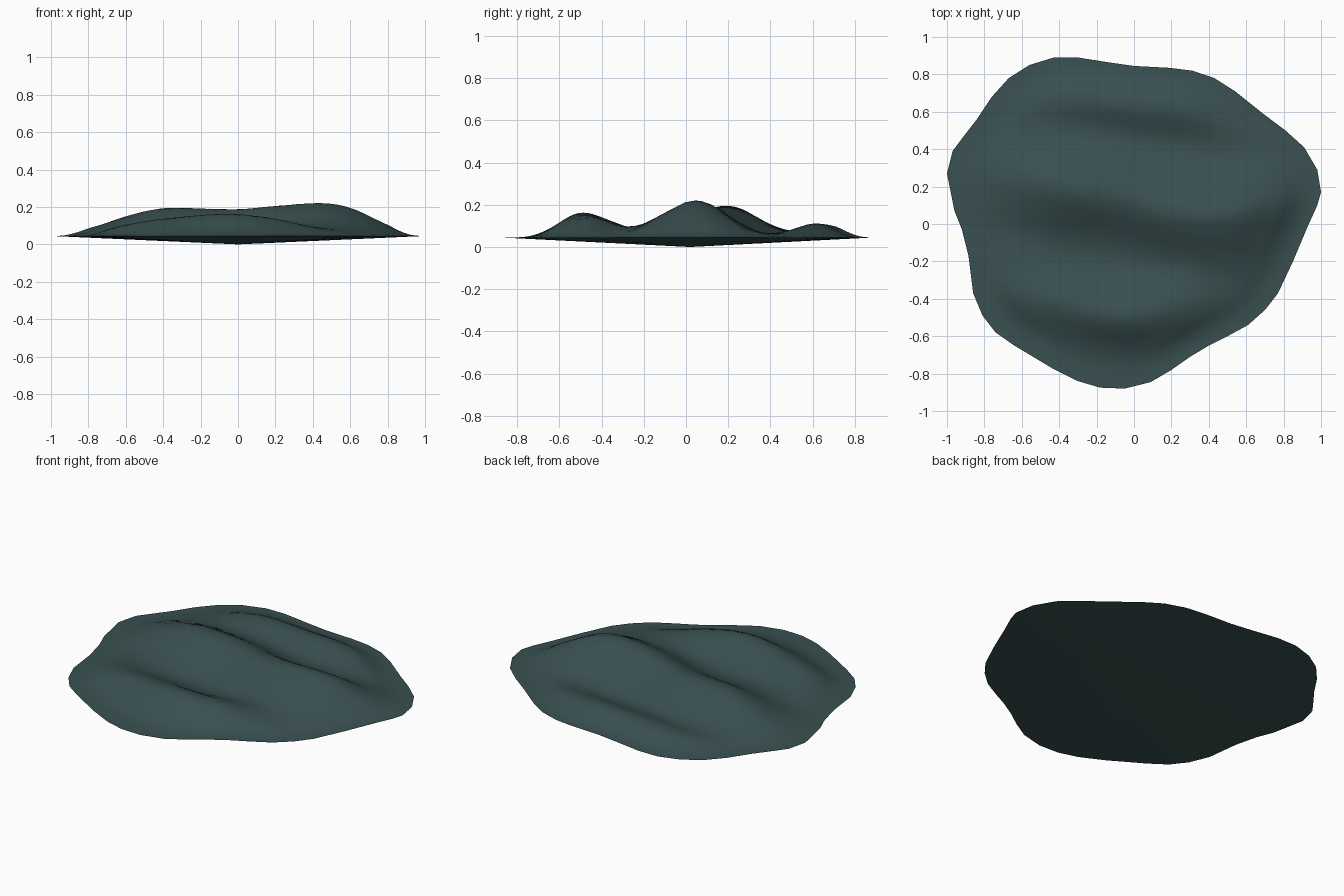
import bpy, bmesh, math

if "Cube" in bpy.data.objects:
    bpy.data.objects.remove(bpy.data.objects["Cube"])

# Rim outline seen from above, counter-clockwise
RIM = [(1, .17), (.98, .29), (.91, .41), (.81, .5), (.69, .59), (.54, .71), (.43, .78), (.31, .82),
       (.19, .835), (0, .845), (-.14, .865), (-.3, .89), (-.43, .89), (-.56, .85), (-.67, .78),
       (-.76, .68), (-.84, .56), (-.91, .47), (-.97, .39), (-1, .27), (-.96, .07), (-.92, -.03),
       (-.885, -.17), (-.86, -.37), (-.81, -.49), (-.74, -.58), (-.64, -.65), (-.44, -.77),
       (-.3, -.84), (-.18, -.875), (-.05, -.88), (.09, -.845), (.2, -.78), (.3, -.71), (.4, -.65),
       (.5, -.6), (.61, -.54), (.7, -.46), (.77, -.37), (.85, -.2), (.93, -.01), (.98, .1)]
RIM_Z = .045
RINGS = 40


def curve(x, pts):
    """Smooth interpolation through (x, value) pairs."""
    if x <= pts[0][0]:
        return pts[0][1]
    for i in range(len(pts) - 1):
        (x0, v0), (x1, v1) = pts[i], pts[i + 1]
        if x <= x1:
            a, b = pts[max(i - 1, 0)], pts[min(i + 2, len(pts) - 1)]
            m0, m1 = (v1 - a[1]) / (x1 - a[0]), (b[1] - v0) / (b[0] - x0)
            h = x1 - x0
            t = (x - x0) / h
            return ((2*t**3 - 3*t*t + 1) * v0 + (t**3 - 2*t*t + t) * h * m0
                    + (3*t*t - 2*t**3) * v1 + (t**3 - t*t) * h * m1)
    return pts[-1][1]


# Each ridge: crest height along x, crest y along x, front and back widths
RIDGES = [
    ([(-1, 0), (-.8, .042), (-.6, .105), (-.4, .148), (0, .143), (.2, .16), (.45, .175),
      (.6, .15), (.8, .062), (1, 0)],
     [(-.7, .24), (-.4, .2), (-.1, .16), (.2, .07), (.5, .05), (.9, .13)], .16, .15),
    ([(-.85, 0), (-.6, .06), (-.4, .092), (-.05, .118), (.2, .092), (.4, .045), (.6, .015), (.8, 0)],
     [(-.7, -.34), (-.4, -.43), (0, -.49), (.4, -.41), (.7, -.3)], .11, .13),
    ([(-.8, 0), (-.4, .05), (0, .064), (.3, .06), (.7, 0)],
     [(-.6, .68), (-.2, .65), (.2, .61), (.6, .54)], .09, .12),
]


def height(x, y, r):
    z = 0
    for amp, crest, front, back in RIDGES:
        d = y - curve(x, crest)
        z += curve(x, amp) * math.exp(-.5 * (d / (front if d < 0 else back)) ** 2)
    t = min(1, (1 - r) / .22)
    return RIM_Z + z * t * t * (3 - 2 * t)


bm = bmesh.new()
n = len(RIM)
# Rippled top: rings shrinking from the rim to the centre
rings = []
for k in range(RINGS):
    r = 1 - k / RINGS
    rings.append([bm.verts.new((x*r, y*r, height(x*r, y*r, r))) for x, y in RIM])
top = bm.verts.new((0, 0, height(0, 0, 0)))
# Shallow cone underneath
bottom = bm.verts.new((0, .02, 0))
for i in range(n):
    j = (i + 1) % n
    for a, b in zip(rings, rings[1:]):
        bm.faces.new((a[i], a[j], b[j], b[i]))
    bm.faces.new((rings[-1][i], rings[-1][j], top))
    bm.faces.new((rings[0][j], rings[0][i], bottom))

mesh = bpy.data.meshes.new("rippled_mound")
bm.to_mesh(mesh)
bm.free()
mound = bpy.data.objects.new("rippled_mound", mesh)
bpy.context.collection.objects.link(mound)

mat = bpy.data.materials.new("dark teal")
mat.diffuse_color = (.042, .08, .082, 1)
mat.use_nodes = True
mat.node_tree.nodes["Principled BSDF"].inputs["Base Color"].default_value = mat.diffuse_color
mesh.materials.append(mat)

# Smooth shading with the rim kept crisp
bpy.context.view_layer.objects.active = mound
mound.select_set(True)
bpy.ops.object.shade_smooth_by_angle(angle=math.radians(40))
for e in mesh.edges:
    if all(abs(mesh.vertices[v].co.z - RIM_Z) < 1e-5 for v in e.vertices) and \
            all(v < n for v in e.vertices):
        e.use_edge_sharp = True
